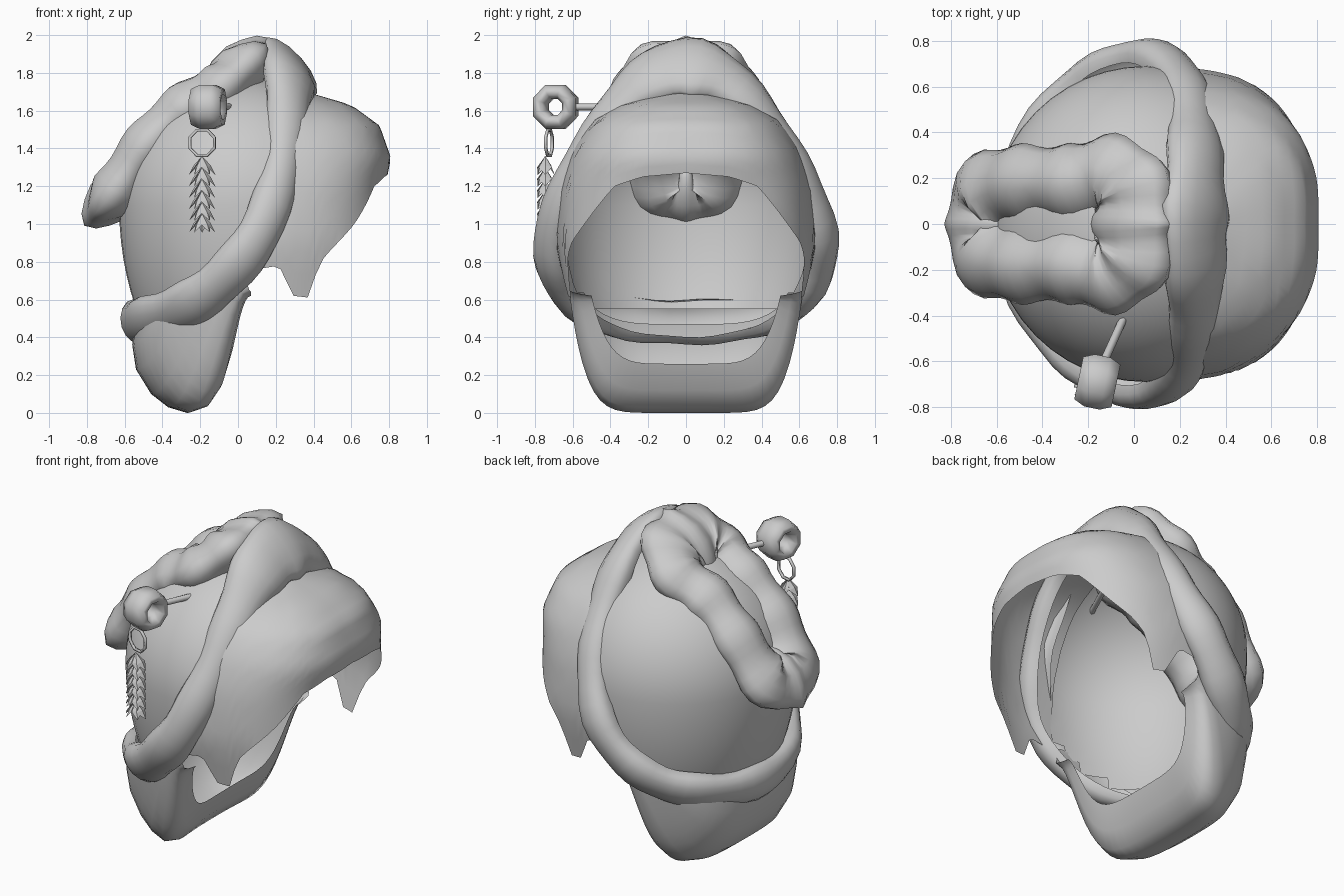
import bpy, bmesh
from math import sin, cos, pi, radians
from mathutils import Vector, Matrix

if "Cube" in bpy.data.objects:
    bpy.data.objects.remove(bpy.data.objects["Cube"])


def add(name, verts, faces, smooth=True):
    me = bpy.data.meshes.new(name)
    me.from_pydata([tuple(v) for v in verts], [], faces)
    bm = bmesh.new()
    bm.from_mesh(me)
    bmesh.ops.recalc_face_normals(bm, faces=bm.faces)
    bm.to_mesh(me)
    bm.free()
    for p in me.polygons:
        p.use_smooth = smooth
    ob = bpy.data.objects.new(name, me)
    bpy.context.collection.objects.link(ob)
    return ob


def grid(name, rows, close_u=False, close_v=False, smooth=True):
    n, m = len(rows), len(rows[0])
    faces = []
    for i in range(n if close_u else n - 1):
        for j in range(m if close_v else m - 1):
            a, b, k = i * m, (i + 1) % n * m, (j + 1) % m
            faces.append((a + j, a + k, b + k, b + j))
    return add(name, [v for r in rows for v in r], faces, smooth)


def lerp(table, x):
    if x <= table[0][0]:
        return table[0][1]
    for (a, p), (b, q) in zip(table, table[1:]):
        if x <= b:
            return p + (q - p) * (x - a) / (b - a)
    return table[-1][1]


def spline(pts, steps):
    # closed Catmull-Rom through tuples of any length
    out, n = [], len(pts)
    for i in range(n):
        p = [pts[(i + k) % n] for k in (-1, 0, 1, 2)]
        for s in range(steps):
            t = s / steps
            out.append([0.5 * (2 * b + (c - a) * t + (2 * a - 5 * b + 4 * c - d) * t * t
                               + (3 * b - a - 3 * c + d) * t ** 3) for a, b, c, d in zip(*p)])
    return out


def mirror_loop(half):
    return half + [(p[0], -p[1]) + tuple(p[2:]) for p in half[-2:0:-1]]


# rolled hair band, an open channel: x, y, z, half width, half thickness, roll in degrees
band = [(.27, 0, 1.83, .20, .08, 20), (.27, .22, 1.75, .16, .09, 14), (.26, .42, 1.54, .12, .09, 0),
        (.22, .60, 1.25, .11, .09, 0), (.11, .71, .95, .12, .09, 0), (-.07, .68, .72, .125, .09, 0),
        (-.27, .55, .57, .13, .09, -10), (-.46, .32, .50, .125, .08, -25), (-.53, 0, .48, .12, .09, -40)]
path = spline(mirror_loop(band), 4)
n, rows = len(path), []
for i, (x, y, z, w, h, roll) in enumerate(path):
    c = Vector((x, y, z))
    t = (Vector(path[(i + 1) % n][:3]) - Vector(path[i - 1][:3])).normalized()
    r = c - Vector((-.1, 0, 1.15))
    r = (r - t * r.dot(t)).normalized()
    q = t.cross(r)
    if q.x < 0:
        q = -q
    a = radians(roll)
    q, r = q * cos(a) - r * sin(a), r * cos(a) + q * sin(a)
    k = 1 + .05 * sin(26 * pi * i / n)
    arc = [radians(-35 + 250 * j / 10) for j in range(11)]
    rows.append([c + q * w * k * cos(b) + r * h * k * sin(b) for b in arc])
grid("hair_band", rows, True)

# looped bun on the back of the crown: x, y, z, in-plane radius, height radius
bun = [(-.655, 0, 1.15, .2, .12), (-.63, .13, 1.19, .18, .13), (-.48, .18, 1.42, .155, .125),
       (-.28, .18, 1.61, .155, .13), (-.1, .21, 1.71, .17, .13), (-.01, .13, 1.79, .21, .13),
       (-.01, 0, 1.81, .22, .12)]
path = spline(mirror_loop(bun), 6)
rows, up, n = [], Vector((-.7, 0, .7)), len(path)
for i, (x, y, z, r, h) in enumerate(path):
    t = (Vector(path[(i + 1) % n][:3]) - Vector(path[i - 1][:3])).normalized()
    q = t.cross(up).normalized()
    u = q.cross(t)
    k = 1 + .07 * cos(2 * pi * 12 * i / n)
    rows.append([Vector((x, y, z)) + k * (1 + .05 * cos(4 * a)) * (r * q * cos(a) + h * u * sin(a))
                 for a in [2 * pi * j / 14 for j in range(14)]])
grid("bun_loop", rows, True, True)

# back cap: stretched sphere trimmed along the band
edge = [(.45, -.45), (.52, -.3), (.7, -.08), (.95, .1), (1.25, .2), (1.6, .26), (1.85, .25)]
bm = bmesh.new()
bmesh.ops.create_uvsphere(bm, u_segments=48, v_segments=36, radius=1)
for v in bm.verts:
    v.co = (.05 + .68 * v.co.x, .69 * v.co.y, 1.1 + v.co.z * (.68 if v.co.z > 0 else 1.1))
cut = []
for f in bm.faces:
    c = f.calc_center_median()
    f.smooth = True
    if c.z < .55 or c.x > lerp(edge, c.z) - .03:
        cut.append(f)
bmesh.ops.delete(bm, geom=cut, context='FACES')
me = bpy.data.meshes.new("back_cap")
bm.to_mesh(me)
bm.free()
bpy.context.collection.objects.link(bpy.data.objects.new("back_cap", me))

# front hair: fringe shell with a lock at each side
fx = [(.6, .74), (1.0, .78), (1.2, .78), (1.35, .81), (1.52, .75), (1.63, .6), (1.7, .36)]
fy = [(.6, .63), (.9, .69), (1.2, .665), (1.4, .6), (1.55, .5), (1.64, .35), (1.7, .12)]
hem = [(0, 1.27), (20, 1.25), (32, 1.20), (46, 1.0), (58, .85), (62, .79), (66, .61),
       (73, .62), (80, .78), (95, .75)]
rows = []
for i in range(15):
    row = []
    for j in range(61):
        th = -95 + 190 * j / 60
        c, s = cos(radians(th)), sin(radians(th))
        n = 2.7
        k = (abs(c) ** n + abs(s) ** n) ** (-1 / n)
        z0 = lerp(hem, abs(th))
        z = z0 + (1.7 - z0) * (1 - (1 - i / 14) ** 1.6)
        row.append((.1 + (lerp(fx, z) - .1) * c * k, lerp(fy, z) * s * k, z))
    rows.append(row)
grid("front_hair", rows)

# nape hair curling under: back x, back z, side x, side y, side z, rise power
nape = [(-.55, .47, .0, .65, .78, 3), (-.56, .36, .02, .65, .77, 3), (-.54, .23, .04, .64, .75, 3.5),
        (-.46, .1, .05, .63, .72, 4), (-.37, .03, .05, .625, .68, 4.5), (-.27, .0, .06, .62, .65, 5),
        (-.18, .03, .07, .6, .64, 5), (-.11, .12, .07, .56, .63, 4.5), (-.06, .26, .07, .5, .62, 4)]
rows = []
for xb, zb, xs, ys, zs, p in nape:
    row = []
    for j in range(33):
        th = -pi / 2 + pi * j / 32
        c, s = max(cos(th), 0), sin(th)
        row.append((xs + (xb - xs) * c ** .9, ys * abs(s) ** .68 * (1 if s > 0 else -1),
                    zb + (zs - zb) * abs(s) ** p))
    rows.append(row)
grid("nape_hair", rows)


# hairpin: stick, bead, link and leaf tassel
def ring(name, loc, major, minor, stretch, seg, sides, rot):
    rows = []
    for i in range(seg):
        a = 2 * pi * (i + .5) / seg
        rows.append([Vector(loc) + rot @ Vector((
            stretch * sin(b), (major + minor * cos(b)) * cos(a), (major + minor * cos(b)) * sin(a)))
            for b in [2 * pi * (j + .5) / sides for j in range(sides)]])
    return grid(name, rows, True, True)


a, b = Vector((-.14, -.62, 1.62)), Vector((.05, -.2, 1.62))
q = (b - a).cross(Vector((0, 0, 1))).normalized()
grid("pin_stick", [[p + .018 * (q * cos(k * pi / 4) + Vector((0, 0, sin(k * pi / 4))))
                    for k in range(8)] for p in (a, b)], False, True)
ring("pin_bead", (-.16, -.69, 1.62), .086, .043, .09, 8, 8, Matrix.Rotation(radians(-12), 3, 'Z'))
ring("pin_link", (-.19, -.725, 1.43), .073, .01, .01, 8, 4, Matrix.Rotation(radians(75), 3, 'Z'))

verts, faces = [], []
for tier in range(6):
    z = 1.36 - tier * .061
    for ang in (0, 180, 235, 305, 90):
        d = Vector((cos(radians(ang)), sin(radians(ang)) * .7, 0))
        s = Vector((-d.y, d.x, 0))
        o = Vector((-.19, -.745, z))
        k = len(verts)
        verts += [o, o + d * .04 + s * .035 - Vector((0, 0, .06)),
                  o + d * .07 - Vector((0, 0, .1)), o + d * .03 - s * .035 - Vector((0, 0, .06)),
                  o + d * .045 - Vector((0, 0, .05))]
        faces += [(k, k + 1, k + 4), (k + 1, k + 2, k + 4), (k + 2, k + 3, k + 4), (k + 3, k, k + 4)]
add("leaf_tassel", verts, faces, False)
